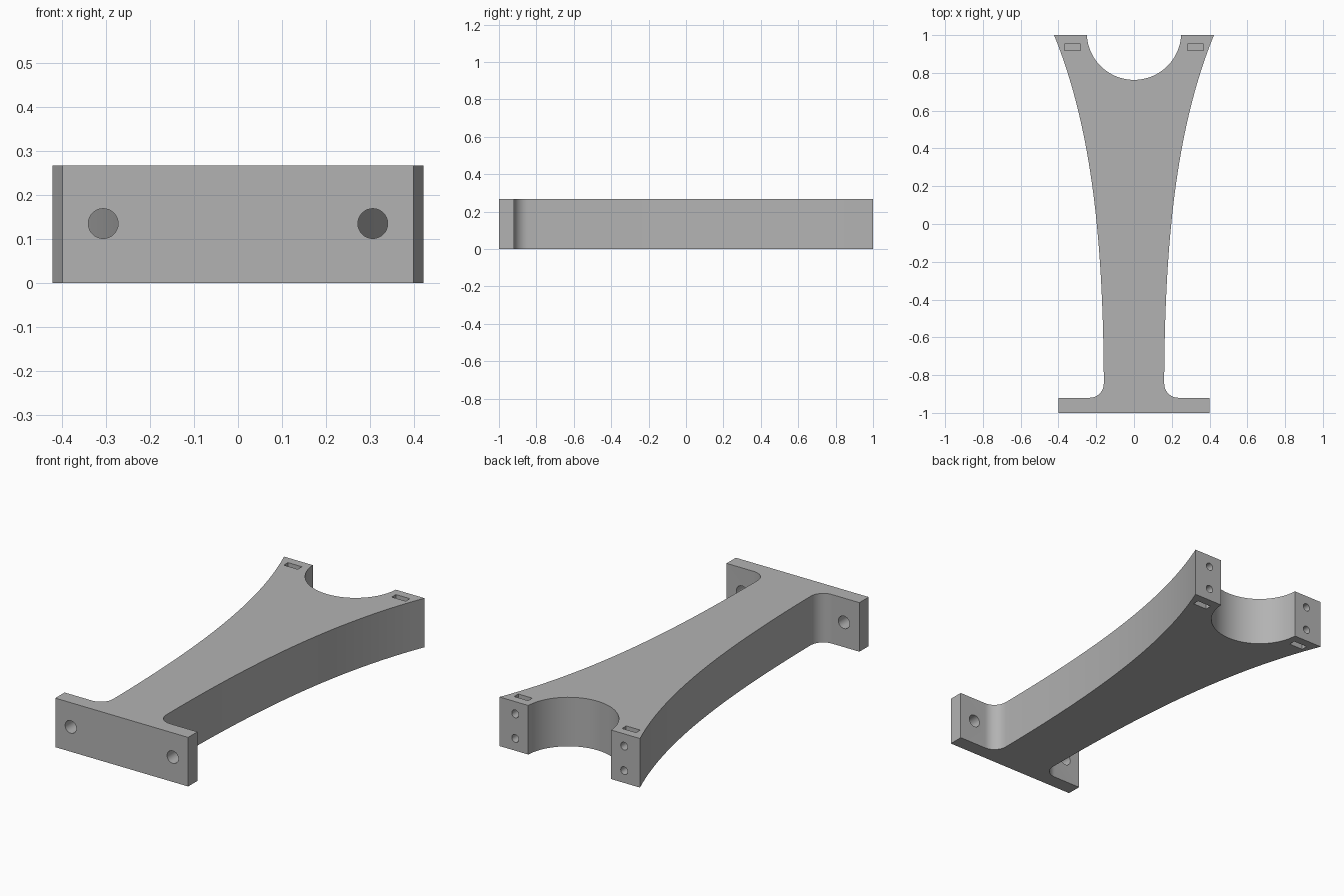
import bpy
import bmesh
from math import cos, sin, pi
from mathutils import Vector
from mathutils.geometry import interpolate_bezier

if "Cube" in bpy.data.objects:
    bpy.data.objects.remove(bpy.data.objects["Cube"])

HEIGHT = 0.267

grey = bpy.data.materials.new("plain grey")
grey.use_nodes = True
colour = (0.45, 0.45, 0.45, 1)
grey.diffuse_color = colour
grey.node_tree.nodes["Principled BSDF"].inputs["Base Color"].default_value = colour


def arc(cx, cy, r, start, end, steps):
    angles = [start + (end - start) * i / steps for i in range(steps + 1)]
    return [(cx + r * cos(a), cy + r * sin(a)) for a in angles]


# Half outline: foot flange, fillet, flared side, round cradle
half = [(0.4, -1), (0.4, -0.92)]
half += arc(0.235, -0.845, 0.075, 1.5 * pi, pi, 12)
flare = interpolate_bezier(Vector((0.16, -0.8, 0)), Vector((0.165, -0.1, 0)),
                           Vector((0.22, 0.5, 0)), Vector((0.423, 1, 0)), 32)
half += [(p.x, p.y) for p in flare]
half += arc(0, 1.013, 0.25, -0.052, -pi / 2, 24)
outline = half + [(-x, y) for x, y in reversed(half[:-1])]

# Solid bracket, extruded from the mirrored outline
bm = bmesh.new()
base = bm.faces.new([bm.verts.new((x, y, 0)) for x, y in outline])
top = bmesh.ops.extrude_face_region(bm, geom=[base])["geom"]
bmesh.ops.translate(bm, vec=(0, 0, HEIGHT),
                    verts=[v for v in top if isinstance(v, bmesh.types.BMVert)])
bmesh.ops.recalc_face_normals(bm, faces=bm.faces)
mesh = bpy.data.meshes.new("bracket")
bm.to_mesh(mesh)
bm.free()
mesh.materials.append(grey)
bracket = bpy.data.objects.new("bracket", mesh)
bpy.context.collection.objects.link(bracket)


def cut(cutter):
    """Subtract the cutter from the bracket, then discard it."""
    cutter.hide_render = True
    cutter.data.materials.append(grey)
    mod = bracket.modifiers.new("cut", "BOOLEAN")
    mod.operation = "DIFFERENCE"
    mod.solver = "EXACT"
    mod.object = cutter
    bpy.context.view_layer.objects.active = bracket
    bpy.ops.object.modifier_apply(modifier=mod.name)
    bpy.data.objects.remove(cutter)


def drill(x, y, z, radius, depth):
    bpy.ops.mesh.primitive_cylinder_add(vertices=32, radius=radius, depth=depth,
                                        location=(x, y, z), rotation=(pi / 2, 0, 0))
    cut(bpy.context.object)


def pocket(x, y, z, size):
    bpy.ops.mesh.primitive_cube_add(size=1, location=(x, y, z))
    bpy.context.object.scale = size
    bpy.context.view_layer.update()
    cut(bpy.context.object)


for side in (-1, 1):
    # Bolt hole through the foot flange
    drill(side * 0.307, -0.96, 0.135, 0.034, 0.12)
    for level, face in ((HEIGHT / 4, 0), (HEIGHT * 3 / 4, HEIGHT)):
        # Nut slot from the top or bottom face, and screw hole from the back
        pocket(side * 0.325, 0.936, face, (0.084, 0.036, 0.2))
        drill(side * 0.328, 0.95, level, 0.021, 0.18)

bpy.ops.object.select_all(action="DESELECT")
bracket.select_set(True)
bpy.context.view_layer.objects.active = bracket
bpy.ops.object.shade_smooth_by_angle()
